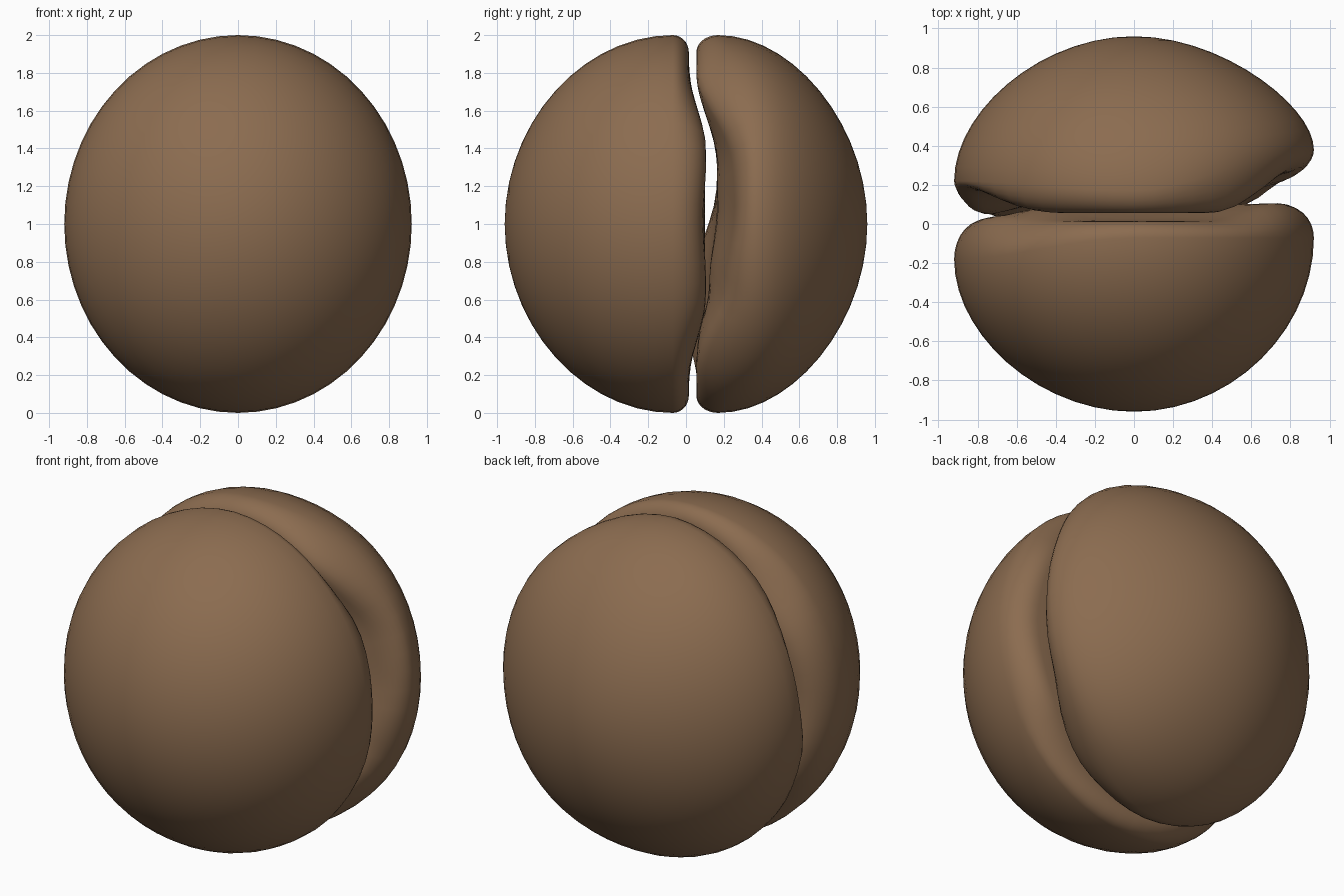
import bpy, bmesh, math

if "Cube" in bpy.data.objects:
    bpy.data.objects.remove(bpy.data.objects["Cube"])

SEGS = 56
WIDTH, DEPTH = 0.92, 0.96

shell = bpy.data.materials.new("warm brown")
shell.diffuse_color = (0.26, 0.15, 0.08, 1)
shell.use_nodes = True
shell.node_tree.nodes["Principled BSDF"].inputs["Base Color"].default_value = shell.diffuse_color


def smooth(a, b, v):
    t = min(1, max(0, (v - a) / (b - a)))
    return t * t * (3 - 2 * t)


# wavy split surfaces, in the plane of the split (z measured from the middle)
def front_split(x, z):
    y = 0.10 - 0.085 * smooth(0.42, 0.82, abs(z))
    y += 0.008 * math.cos(9 * z + 3) * smooth(0.5, 0.8, abs(x))
    return y - 0.075 * smooth(0.35, 0.8, -x)


def back_split(x, z):
    y = 0.165 - 0.11 * smooth(0.32, 0.8, abs(z))
    y -= 0.04 * smooth(0.1, -0.3, z) * (1 - smooth(0.5, 0.8, -z))
    y += 0.10 * smooth(0.4, 0.85, x)
    return y - 0.08 * smooth(0.35, 0.8, -x) * smooth(0.25, -0.25, z)


# height of the widest line around each half
def rim(right, left, end, c):
    side = right if c > 0 else left
    return end + (side - end) * smooth(0, 1, abs(c))


def build_half(name, sign, split, rim_ys):
    bm = bmesh.new()
    rings = []

    def add_ring(point):
        ring = []
        for i in range(SEGS):
            a = 2 * math.pi * i / SEGS
            c, s = math.cos(a), math.sin(a)
            r, y = point(c, s)
            ring.append(bm.verts.new((WIDTH * r * c, y, 1 + r * s)))
        rings.append(ring)

    # outer dome
    for k in range(1, 15):
        t = math.pi / 2 * k / 14

        def dome(c, s, t=t):
            h = math.cos(t)
            return math.sin(t), sign * DEPTH * h + rim(*rim_ys, c) * (1 - h) ** 1.5
        add_ring(dome)

    # rounded lip turning into the split
    for k in range(1, 8):
        t = math.pi / 2 * k / 7

        def lip(c, s, t=t):
            edge = 0.91 - 0.07 * abs(c)
            r = edge + (1 - edge) * math.cos(t)
            y0 = rim(*rim_ys, c)
            return r, y0 + (split(WIDTH * r * c, r * s) - y0) * math.sin(t)
        add_ring(lip)

    # inner face
    for k in range(9, 0, -1):
        def inner(c, s, k=k):
            r = (0.91 - 0.07 * abs(c)) * k / 10
            return r, split(WIDTH * r * c, r * s)
        add_ring(inner)

    for a, b in zip(rings, rings[1:]):
        for i in range(SEGS):
            j = (i + 1) % SEGS
            bm.faces.new((a[i], a[j], b[j], b[i]))
    for ring, y in ((rings[0], sign * DEPTH), (rings[-1], split(0, 0))):
        pole = bm.verts.new((0, y, 1))
        for i in range(SEGS):
            bm.faces.new((ring[i], ring[(i + 1) % SEGS], pole))
    bmesh.ops.recalc_face_normals(bm, faces=bm.faces)
    for f in bm.faces:
        f.smooth = True

    mesh = bpy.data.meshes.new(name)
    bm.to_mesh(mesh)
    bm.free()
    mesh.materials.append(shell)
    ob = bpy.data.objects.new(name, mesh)
    bpy.context.collection.objects.link(ob)
    return ob


build_half("front_half", -1, front_split, (-0.07, -0.18, -0.07))
build_half("back_half", 1, back_split, (0.38, 0.22, 0.17))
